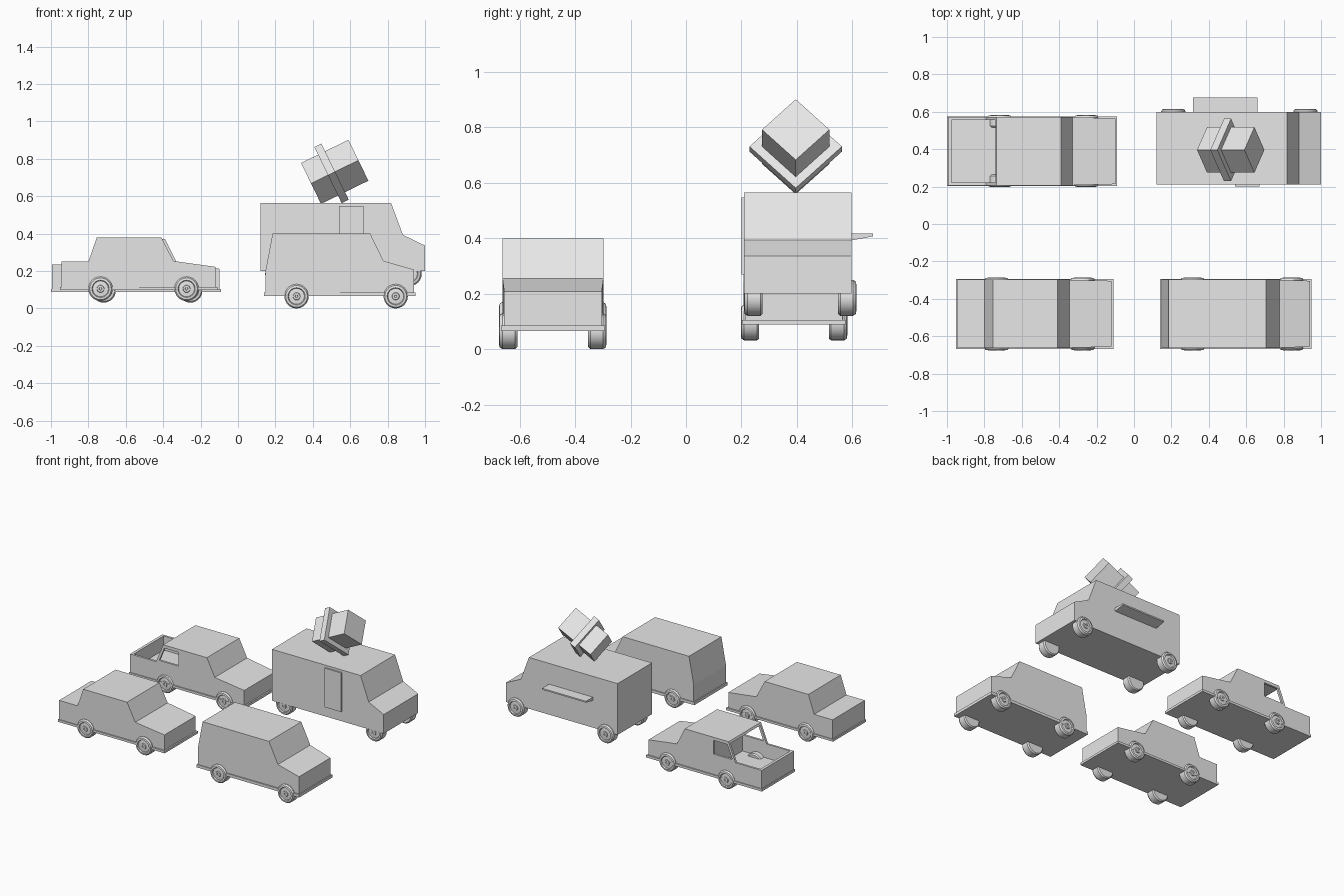
import bpy, bmesh, math
from mathutils import Matrix, Vector

default = bpy.data.objects.get("Cube")
if default:
    bpy.data.objects.remove(default, do_unlink=True)

grey = bpy.data.materials.new("plain_grey")
grey.use_nodes = True
grey.diffuse_color = (0.8, 0.8, 0.8, 1)
grey.node_tree.nodes["Principled BSDF"].inputs["Base Color"].default_value = (0.8, 0.8, 0.8, 1)


def finish(name, bm):
    bmesh.ops.recalc_face_normals(bm, faces=bm.faces)
    mesh = bpy.data.meshes.new(name)
    bm.to_mesh(mesh)
    bm.free()
    obj = bpy.data.objects.new(name, mesh)
    bpy.context.collection.objects.link(obj)
    mesh.materials.append(grey)
    return obj


def prism(name, outline, y0, y1, nose_inset=0.0):
    """Extrude an x-z outline from y0 to y1; the nose narrows a little."""
    bm = bmesh.new()
    face = bm.faces.new([bm.verts.new((x, y0, z)) for x, z in outline])
    new = bmesh.ops.extrude_face_region(bm, geom=[face])["geom"]
    for v in new:
        if isinstance(v, bmesh.types.BMVert):
            v.co.y = y1
    nose = max(x for x, z in outline)
    for v in bm.verts:
        if v.co.x > nose - 0.01:
            v.co.y += nose_inset if v.co.y < (y0 + y1) / 2 else -nose_inset
    return finish(name, bm)


def box(name, x, y, z, matrix=None):
    bm = bmesh.new()
    bmesh.ops.create_cube(bm, size=1)
    for v in bm.verts:
        v.co = [lo + (c + 0.5) * (hi - lo) for c, (lo, hi) in zip(v.co, (x, y, z))]
    if matrix:
        bm.transform(matrix)
    return finish(name, bm)


def wheel(name, x, y, z, side):
    """Lathe a tyre with a stepped rim; side is the outward y direction."""
    profile = [(0, -0.066), (0.058, -0.066), (0.065, -0.058), (0.065, -0.012),
               (0.058, -0.002), (0.046, 0), (0.042, -0.008), (0.02, -0.006),
               (0.018, 0), (0.008, 0), (0.006, -0.004), (0, -0.004)]
    bm = bmesh.new()
    verts = [bm.verts.new((r, d, 0)) for r, d in profile]
    edges = [bm.edges.new(pair) for pair in zip(verts, verts[1:])]
    bmesh.ops.spin(bm, geom=verts + edges, axis=(0, 1, 0), cent=(0, 0, 0),
                   angle=math.tau, steps=24)
    bmesh.ops.remove_doubles(bm, verts=bm.verts, dist=0.0001)
    bm.transform(Matrix.Translation((x, y, z)) @ Matrix.Diagonal((1, side, 1, 1)))
    obj = finish(name, bm)
    bpy.ops.object.select_all(action="DESELECT")
    obj.select_set(True)
    bpy.context.view_layer.objects.active = obj
    bpy.ops.object.shade_smooth_by_angle(angle=math.radians(30))


def wheels(vehicle, rear_x, front_x, y0, y1, z):
    for end, x in (("rear", rear_x), ("front", front_x)):
        wheel(f"{vehicle}_{end}_right_wheel", x, y0, z, -1)
        wheel(f"{vehicle}_{end}_left_wheel", x, y1, z, 1)


def cut(target, cutter):
    cutter.hide_render = True
    cutter.hide_set(True)
    mod = target.modifiers.new("opening", "BOOLEAN")
    mod.operation = "DIFFERENCE"
    mod.solver = "EXACT"
    mod.object = cutter


# Sedan
prism("sedan_body", [(-0.945, 0.10), (-0.945, 0.25), (-0.80, 0.25), (-0.755, 0.38),
                     (-0.41, 0.38), (-0.345, 0.254), (-0.12, 0.222), (-0.12, 0.10)],
      -0.662, -0.298, 0.006)
box("sedan_bumper_sill", (-0.952, -0.11), (-0.667, -0.293), (0.098, 0.114))
wheels("sedan", -0.735, -0.275, -0.675, -0.287, 0.105)

# Van
prism("van_body", [(0.148, 0.068), (0.148, 0.205), (0.185, 0.40), (0.707, 0.40),
                   (0.778, 0.254), (0.94, 0.208), (0.94, 0.068)],
      -0.662, -0.298, 0.006)
box("van_bumper_sill", (0.14, 0.948), (-0.667, -0.293), (0.066, 0.086))
wheels("van", 0.313, 0.843, -0.675, -0.287, 0.065)

# Pickup, hollowed behind the cab with open rear quarter windows
pickup = prism("pickup_body", [(-0.995, 0.09), (-0.995, 0.235), (-0.79, 0.235),
                               (-0.735, 0.37), (-0.39, 0.37), (-0.328, 0.246),
                               (-0.10, 0.212), (-0.10, 0.09)],
               0.207, 0.571, 0.006)
cut(pickup, box("bed_cutter", (-0.975, -0.60), (0.222, 0.556), (0.135, 0.355)))
cut(pickup, prism("window_cutter", [(-0.765, 0.25), (-0.725, 0.348),
                                    (-0.615, 0.348), (-0.615, 0.25)], 0.1, 0.7))
box("pickup_bumper_sill", (-1.0, -0.09), (0.202, 0.576), (0.088, 0.105))
wheels("pickup", -0.718, -0.255, 0.198, 0.582, 0.096)

# Food truck
prism("truck_body", [(0.12, 0.20), (0.12, 0.565), (0.818, 0.565), (0.882, 0.393),
                     (1.0, 0.336), (1.0, 0.20)], 0.21, 0.598)
box("truck_door", (0.54, 0.672), (0.20, 0.212), (0.27, 0.548))
shelf = box("serving_shelf", (0.315, 0.66), (0.595, 0.675), (0.392, 0.417))
for v in shelf.data.vertices:
    if v.co.y > 0.65 and v.co.z < 0.40:
        v.co.z = 0.407
wheels("truck", 0.21, 0.917, 0.21, 0.615, 0.185)

# Tilted roof ornament: a block through a square collar, standing on a corner
tilt = (Matrix.Translation((0.50, 0.396, 0.722))
        @ Matrix.Rotation(math.radians(-26), 4, "Y")
        @ Matrix.Rotation(math.radians(45), 4, "X"))
box("roof_block", (-0.122, 0.16), (-0.086, 0.086), (-0.086, 0.086), tilt)
box("roof_block_collar", (-0.021, 0.021), (-0.118, 0.118), (-0.118, 0.118), tilt)
